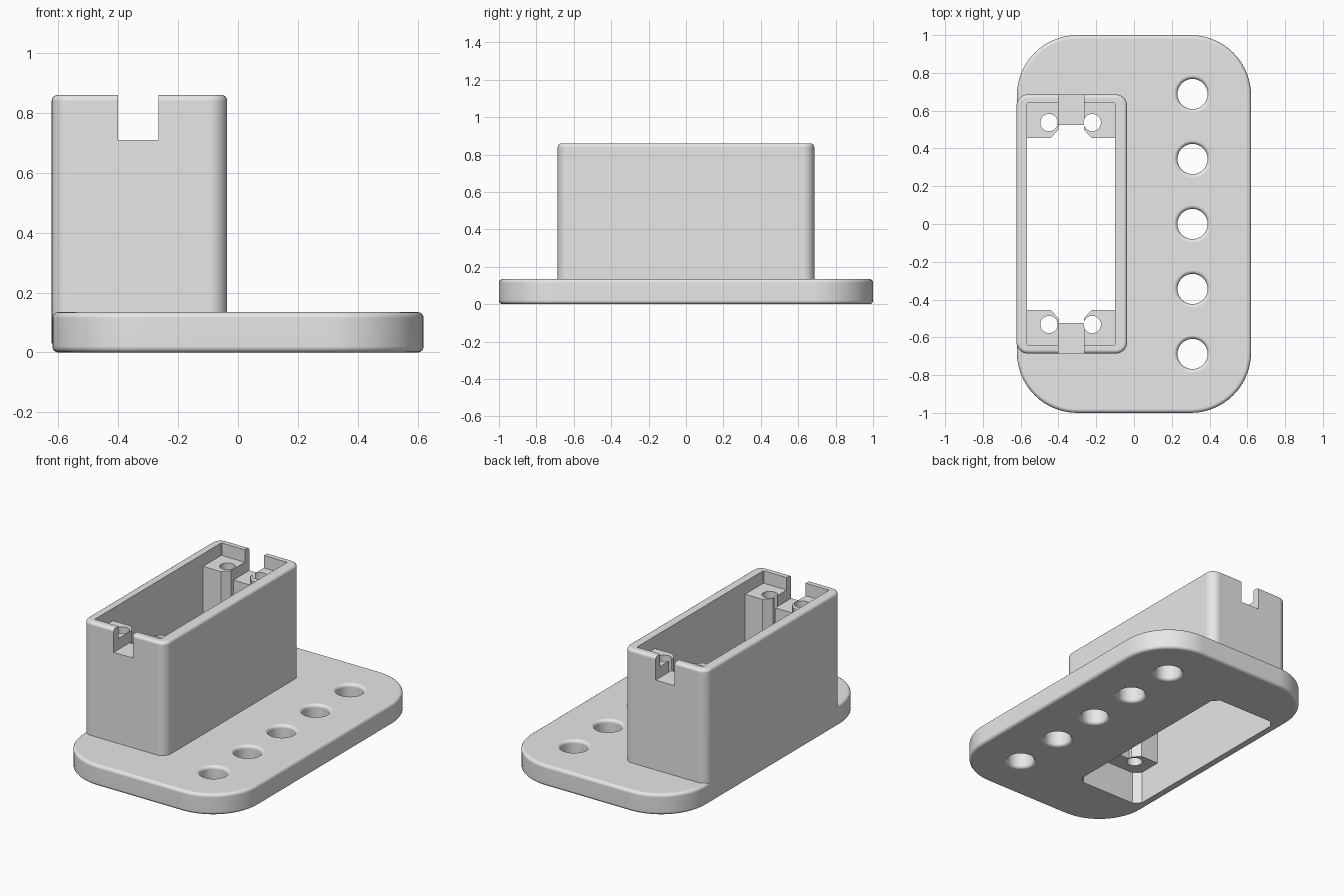
import bpy, bmesh
from math import sin, cos, pi

if "Cube" in bpy.data.objects:
    bpy.data.objects.remove(bpy.data.objects["Cube"])

grey = bpy.data.materials.new("plain_grey")
grey.use_nodes = True
colour = (0.8, 0.8, 0.8, 1)
grey.diffuse_color = colour
grey.node_tree.nodes["Principled BSDF"].inputs["Base Color"].default_value = colour


def rounded(cx, cy, hx, hy, r, seg=10):
    """Outline of a rounded rectangle, counter-clockwise."""
    pts = []
    for i, (sx, sy) in enumerate([(1, 1), (-1, 1), (-1, -1), (1, -1)]):
        for k in range(seg + 1):
            a = (i + k / seg) * pi / 2
            pts.append((cx + sx * (hx - r) + r * cos(a), cy + sy * (hy - r) + r * sin(a)))
    return pts


def loft(name, rings):
    """Closed solid through a list of (outline, z)."""
    bm = bmesh.new()
    loops = [[bm.verts.new((x, y, z)) for x, y in pts] for pts, z in rings]
    n = len(loops[0])
    for a, b in zip(loops, loops[1:]):
        for i in range(n):
            j = (i + 1) % n
            bm.faces.new((a[i], a[j], b[j], b[i]))
    bm.faces.new(loops[0][::-1])
    bm.faces.new(loops[-1])
    bmesh.ops.remove_doubles(bm, verts=bm.verts, dist=1e-5)
    bmesh.ops.recalc_face_normals(bm, faces=bm.faces)
    mesh = bpy.data.meshes.new(name)
    bm.to_mesh(mesh)
    bm.free()
    mesh.materials.append(grey)
    ob = bpy.data.objects.new(name, mesh)
    bpy.context.collection.objects.link(ob)
    return ob


def edge_curve(f, steps=4):
    """Quarter-round as (inset, drop) pairs, from the side up to the top."""
    return [(f * (1 - cos(t)), f * (1 - sin(t))) for t in (k * pi / 2 / steps for k in range(steps + 1))]


def combine(target, tool, operation):
    """Boolean the tool into the target and remove the tool."""
    mod = target.modifiers.new("combine", 'BOOLEAN')
    mod.operation, mod.solver, mod.object = operation, 'EXACT', tool
    bpy.context.view_layer.objects.active = target
    bpy.ops.object.modifier_apply(modifier=mod.name)
    bpy.data.objects.remove(tool)


TOP = 0.135       # plate thickness
RIM = 0.86        # housing height
BX, HX, HY = -0.329, 0.293, 0.686

# Base plate with rounded upper and lower edges
curve = edge_curve(0.02)


def plate_ring(i):
    return rounded(0, 0, 0.62 - i, 1 - i, 0.32 - i, 14)


body = loft("base_with_housing",
            [(plate_ring(i), d) for i, d in reversed(curve)] +
            [(plate_ring(i), TOP - d) for i, d in curve])

# Housing block with a rounded rim
combine(body, loft("housing", [(rounded(BX, 0, HX, HY, 0.06, 8), 0.03)] +
                   [(rounded(BX, 0, HX - i, HY - i, 0.06 - i, 8), RIM - d) for i, d in curve]), 'UNION')

# Cavity right through, with chamfered corners in its lower half
wide = rounded(-0.333, 0, 0.233, 0.64, 0.04, 1)
sharp = rounded(-0.333, 0, 0.233, 0.64, 0.003, 1)
combine(body, loft("cavity", [(wide, -0.1), (wide, 0.5), (sharp, 0.51), (sharp, 1)]), 'DIFFERENCE')

# Pairs of screw posts with a web between them, at both ends
half = [(0.268, 0.66), (0.268, 0.455), (0.108, 0.455), (0.0675, 0.5), (0.0675, 0.525)]
outline = [(-0.3325 - x, y) for x, y in half] + [(-0.3325 + x, y) for x, y in reversed(half)]
for side in (1, -1):
    pts = [(x, y * side) for x, y in outline]
    combine(body, loft("screw_posts", [(pts, 0.21), (pts, 0.78)]), 'UNION')

# Cable slot across both end walls
slot = rounded(-0.3325, 0, 0.0675, 0.9, 0.0001, 1)
combine(body, loft("cable_slot", [(slot, 0.71), (slot, 1)]), 'DIFFERENCE')

# Screw holes
for x in (-0.45, -0.221):
    for y in (-0.532, 0.537):
        hole = rounded(x, y, 0.046, 0.046, 0.046, 6)
        combine(body, loft("screw_hole", [(hole, 0.1), (hole, 0.95)]), 'DIFFERENCE')

# Row of plate holes with rounded lips
for k in range(-2, 3):
    def lip(i):
        r = 0.08 + i
        return rounded(0.31, k * 0.344, r, r, r, 8)
    rings = [(lip(0.02), -0.05)] + [(lip(i), d) for i, d in reversed(curve)]
    rings += [(lip(i), TOP - d) for i, d in curve] + [(lip(0.02), TOP + 0.05)]
    combine(body, loft("plate_hole", rings), 'DIFFERENCE')

# Smooth the fillets, keep hard edges and flat faces crisp
bpy.ops.object.select_all(action='DESELECT')
body.select_set(True)
bpy.context.view_layer.objects.active = body
bpy.ops.object.shade_smooth_by_angle(angle=pi / 6)
weighted = body.modifiers.new("even_normals", 'WEIGHTED_NORMAL')
weighted.keep_sharp = True
